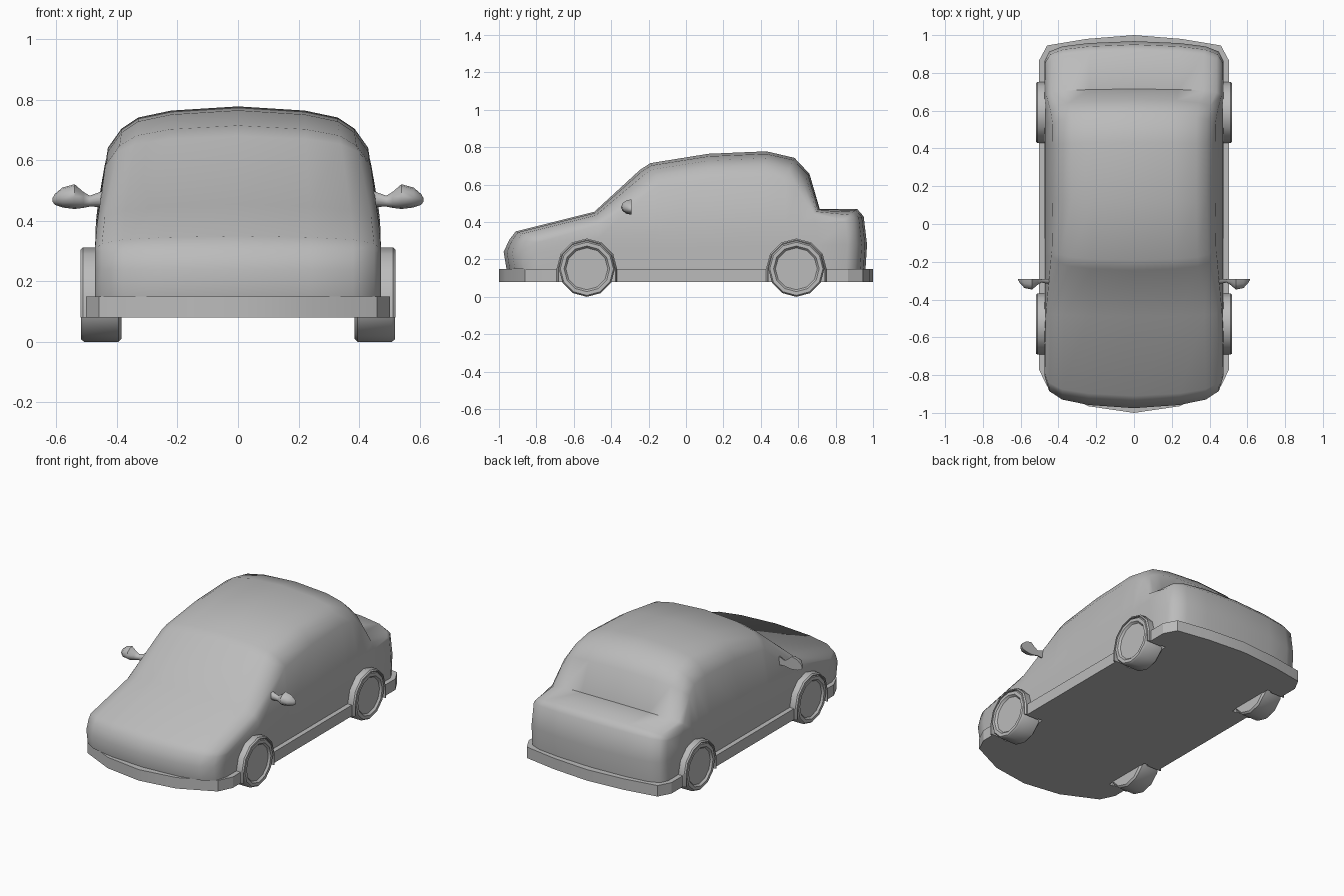
import bpy, bmesh, math

cube = bpy.data.objects.get("Cube")
if cube:
    bpy.data.objects.remove(cube, do_unlink=True)

grey = bpy.data.materials.new("plain_grey")
grey.use_nodes = True
grey.diffuse_color = (0.5, 0.5, 0.5, 1)
grey.node_tree.nodes["Principled BSDF"].inputs["Base Color"].default_value = (0.5, 0.5, 0.5, 1)


def finish(bm, name, angle):
    """Clean up the mesh, make an object of it and set its shading."""
    bmesh.ops.remove_doubles(bm, verts=bm.verts, dist=0.0005)
    bmesh.ops.recalc_face_normals(bm, faces=bm.faces)
    mesh = bpy.data.meshes.new(name)
    bm.to_mesh(mesh)
    bm.free()
    mesh.materials.append(grey)
    obj = bpy.data.objects.new(name, mesh)
    bpy.context.collection.objects.link(obj)
    bpy.ops.object.select_all(action='DESELECT')
    obj.select_set(True)
    bpy.context.view_layer.objects.active = obj
    bpy.ops.object.shade_smooth_by_angle(angle=math.radians(angle))
    return obj


def skin(bm, rows, closed=False):
    """Join neighbouring rows of points with quads."""
    grid = [[bm.verts.new(p) for p in row] for row in rows]
    for a, b in zip(grid, grid[1:]):
        n = len(a)
        for i in range(n if closed else n - 1):
            j = (i + 1) % n
            bm.faces.new((a[i], a[j], b[j], b[i]))
    return grid


def lerp(a, b, t):
    return a + (b - a) * t


# Body: centre profile as y, z and the direction it rounds off towards the sides
profile = [
    (-.96, .15, 1.3, 0), (-.975, .24, 1.3, 0), (-.945, .305, 1.2, -.1),
    (-.91, .35, 1, -.35), (-.49, .455, .2, -.55), (-.245, .68, .6, -.75),
    (-.19, .715, .4, -.95), (.12, .765, 0, -1.05), (.43, .778, -.1, -1.05),
    (.58, .743, -.4, -.9), (.66, .658, -.5, -.6), (.715, .47, -.25, -.2),
    (.915, .47, -.6, -.45), (.95, .43, -.75, -.2), (.968, .28, -.8, 0),
    (.96, .15, -.8, 0)]
columns = [(0, 0, 0), (.24, .22, .013), (.38, .33, .035), (.45, .385, .07), (.473, .43, .13)]


def body_column(low, high, inset, side):
    row = []
    for y, z, dy, dz in profile:
        t = min(max((z - .4) / .35, 0), 1)
        row.append((side * lerp(low, high, t), y + dy * inset, z + dz * inset))
    return row


bm = bmesh.new()
left = [body_column(*c, 1) for c in columns]
right = [body_column(*c, -1) for c in columns[1:]]
skin(bm, right[::-1] + left)
for edge in (left[-1], right[-1]):
    # Side panel: the nose and tail edges set its levels
    nose, tail, top = edge[:3], edge[:-4:-1], edge[3:-3]
    rows = [nose + [top[0]]]
    y0, y1 = top[0][1], top[-1][1]
    for p in top[1:-1]:
        t = (p[1] - y0) / (y1 - y0)
        rows.append([tuple(lerp(a, b, t) for a, b in zip(n, q)) for n, q in zip(nose, tail)] + [p])
    rows.append(tail + [top[-1]])
    skin(bm, rows)
bmesh.ops.remove_doubles(bm, verts=bm.verts, dist=0.0005)
bmesh.ops.holes_fill(bm, edges=[e for e in bm.edges if e.is_boundary], sides=0)
finish(bm, "car_body", 65)

# Base plate with a notch for each wheel
AXLES = (-.53, .59)
half = [(0, -1), (.24, -.965), (.46, -.86), (.503, -.77)]
for y in AXLES:
    half += [(.503, y - .16), (.39, y - .16), (.39, y + .16), (.503, y + .16)]
half += [(.503, .865), (.46, .945), (.25, .98), (0, 1)]
outline = half + [(-x, y) for x, y in half[-2:0:-1]]
bm = bmesh.new()
plate = skin(bm, [[(x, y, z) for x, y in outline] for z in (.08, .15)], closed=True)
for ring in plate:
    bm.faces.new(ring)
finish(bm, "base_plate", 25)

# Wheels and arches
SIDES = 12
wheel_profile = [(.385, .14), (.395, .15), (.508, .15), (.518, .142), (.518, .122), (.506, .112)]
arch_profile = [(.42, .15), (.42, .162), (.512, .162), (.52, .155), (.52, .15)]
for side, hand in ((1, "left"), (-1, "right")):
    for y, end in zip(AXLES, ("front", "rear")):
        bm = bmesh.new()
        rings = skin(bm, [[(side * x, y + r * math.sin(a), .15 + r * math.cos(a))
                           for a in (math.tau * i / SIDES for i in range(SIDES))]
                          for x, r in wheel_profile], closed=True)
        bm.faces.new(rings[0])
        bm.faces.new(rings[-1])
        finish(bm, f"{end}_{hand}_wheel", 40)

        # Arch: half ring whose legs run down to the base of the plate
        bm = bmesh.new()
        rows = []
        for i in range(-3, 4):
            a = math.pi / 6 * i
            rows.append([(side * x, y + r * math.sin(a), .15 + r * math.cos(a))
                         for x, r in arch_profile])
        rows = [[(x, v, .08) for x, v, z in rows[0]]] + rows + [[(x, v, .08) for x, v, z in rows[-1]]]
        ends = skin(bm, rows, closed=True)
        bm.faces.new(ends[0])
        bm.faces.new(ends[-1])
        finish(bm, f"{end}_{hand}_arch", 40)

# Door mirrors: x, middle height, half height, depth
sections = [(.43, .475, .03, .03), (.49, .465, .018, .018), (.51, .469, .026, .03),
            (.54, .48, .041, .055), (.58, .477, .033, .047), (.605, .471, .018, .02),
            (.613, .469, .006, .006)]
for side, hand in ((1, "left"), (-1, "right")):
    bm = bmesh.new()
    rows = []
    for x, mid, tall, deep in sections:
        rows.append([(side * x, -.292 - deep * math.sin(a), mid + tall * math.cos(a))
                     for a in (math.pi * i / 6 for i in range(7))])
    ends = skin(bm, rows, closed=True)
    bm.faces.new(ends[0])
    bm.faces.new(ends[-1])
    finish(bm, f"{hand}_door_mirror", 50)
